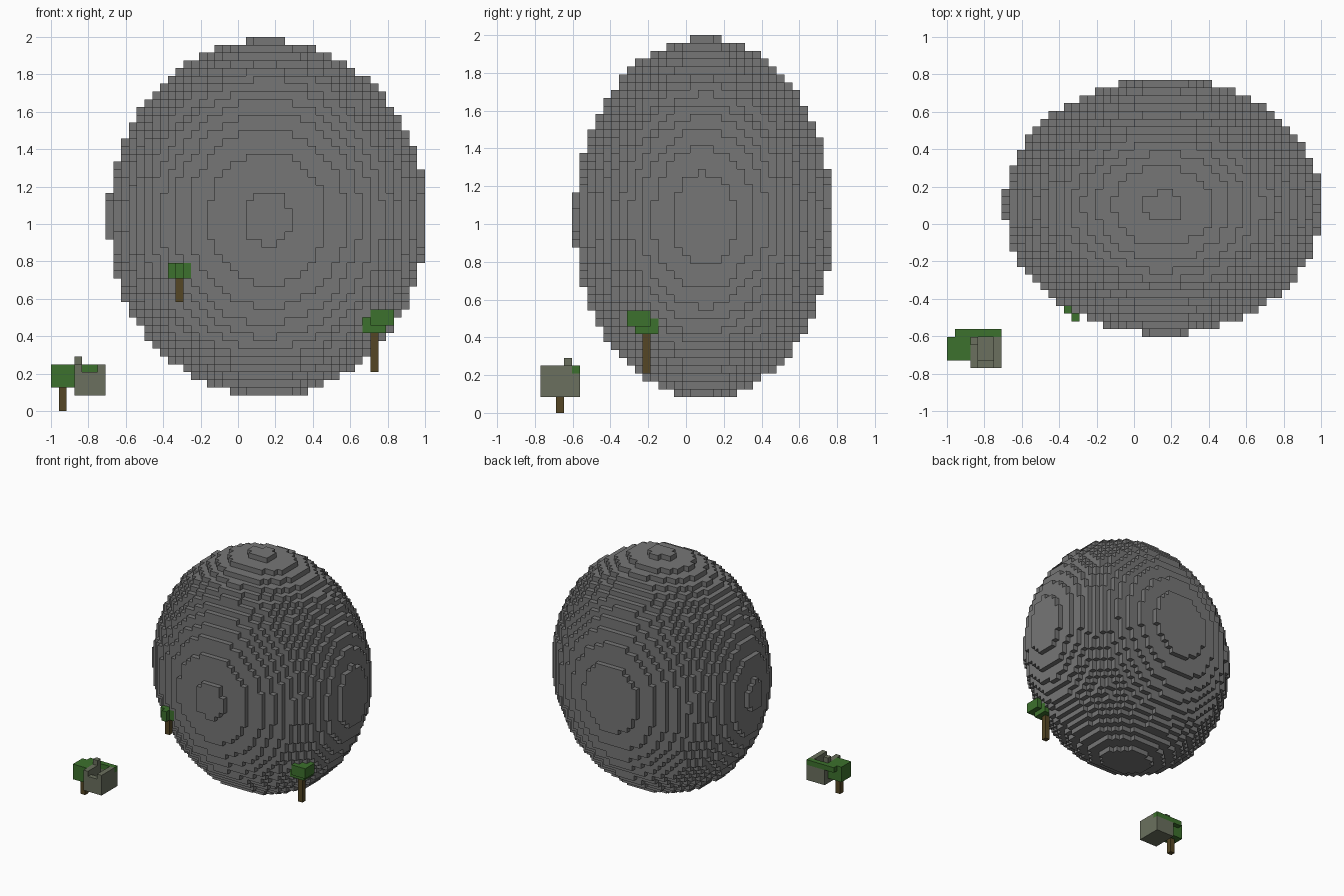
import bpy
import bmesh
from mathutils import Vector

cube = bpy.data.objects.get("Cube")
if cube:
    bpy.data.objects.remove(cube)

S = 2 / 48                                # size of one block
ORIGIN = Vector((-1, -18.5 * S, 0))


def material(name, rgb):
    mat = bpy.data.materials.new(name)
    mat.use_nodes = True
    mat.diffuse_color = (*rgb, 1)
    mat.node_tree.nodes["Principled BSDF"].inputs["Base Color"].default_value = (*rgb, 1)
    return mat


def box(x, y, z):
    """All block cells in three half-open ranges."""
    return {(i, j, k) for i in range(*x) for j in range(*y) for k in range(*z)}


def ellipsoid(center, radii):
    """Cells whose centres fall inside an ellipsoid."""
    spans = [(int(c - r), int(c + r) + 1) for c, r in zip(center, radii)]
    return {cell for cell in box(*spans)
            if sum(((p + 0.5 - c) / r) ** 2 for p, c, r in zip(cell, center, radii)) < 1}


def build(name, cells, mat, occupied):
    """Mesh made from only the exposed sides of the cells."""
    bm = bmesh.new()
    corners = {}

    def corner(p):
        if p not in corners:
            corners[p] = bm.verts.new(ORIGIN + Vector(p) * S)
        return corners[p]

    for cell in sorted(cells):
        for axis in range(3):
            u, v = (axis + 1) % 3, (axis + 2) % 3
            for side in (0, 1):
                neighbour = list(cell)
                neighbour[axis] += 2 * side - 1
                if tuple(neighbour) in occupied:
                    continue
                loop = []
                for du, dv in ((0, 0), (1, 0), (1, 1), (0, 1)):
                    p = list(cell)
                    p[axis] += side
                    p[u] += du
                    p[v] += dv
                    loop.append(corner(tuple(p)))
                bm.faces.new(loop if side else loop[::-1])
    mesh = bpy.data.meshes.new(name)
    bm.to_mesh(mesh)
    bm.free()
    mesh.materials.append(mat)
    bpy.context.collection.objects.link(bpy.data.objects.new(name, mesh))


stone = material("stone grey", (0.18, 0.18, 0.18))
leaf = material("leaf green", (0.046, 0.165, 0.026))
bark = material("bark brown", (0.09, 0.062, 0.018))
moss = material("mossy stone", (0.145, 0.163, 0.112))

# Small open-topped hut with a notched front wall and a corner post
hut = box((3, 7), (0, 5), (2, 6))
hut -= box((4, 6), (1, 4), (3, 6)) | box((4, 6), (0, 1), (5, 6))
hut |= {(3, 3, 6)}

parts = {
    # Tree beside the hut, its hedge running along the back wall
    "corner_trunk": (box((1, 2), (2, 3), (0, 3)), bark),
    "corner_leaves": (box((0, 3), (1, 4), (3, 6)) | box((1, 7), (4, 5), (5, 6)), leaf),
    # Small tree on the right front of the boulder
    "front_trunk": (box((16, 17), (7, 8), (14, 17)), bark),
    "front_leaves": (box((15, 18), (7, 8), (17, 19)) | box((16, 17), (6, 9), (17, 19)), leaf),
    # Taller tree on the left, with two offset clumps
    "side_trunk": (box((41, 42), (13, 14), (5, 10)), bark),
    "side_leaves": (box((40, 43), (12, 15), (10, 12)) | box((41, 44), (11, 14), (11, 13)), leaf),
    "hut": (hut, moss),
    # Large floating boulder
    "boulder": (ellipsoid((27.75, 20.75, 24.73), (20.42, 16.44, 22.94)), stone),
}

# Earlier parts keep shared cells, so no two surfaces overlap
occupied = set()
for name, (cells, mat) in parts.items():
    cells -= occupied
    occupied |= cells
for name, (cells, mat) in parts.items():
    build(name, cells, mat, occupied)
